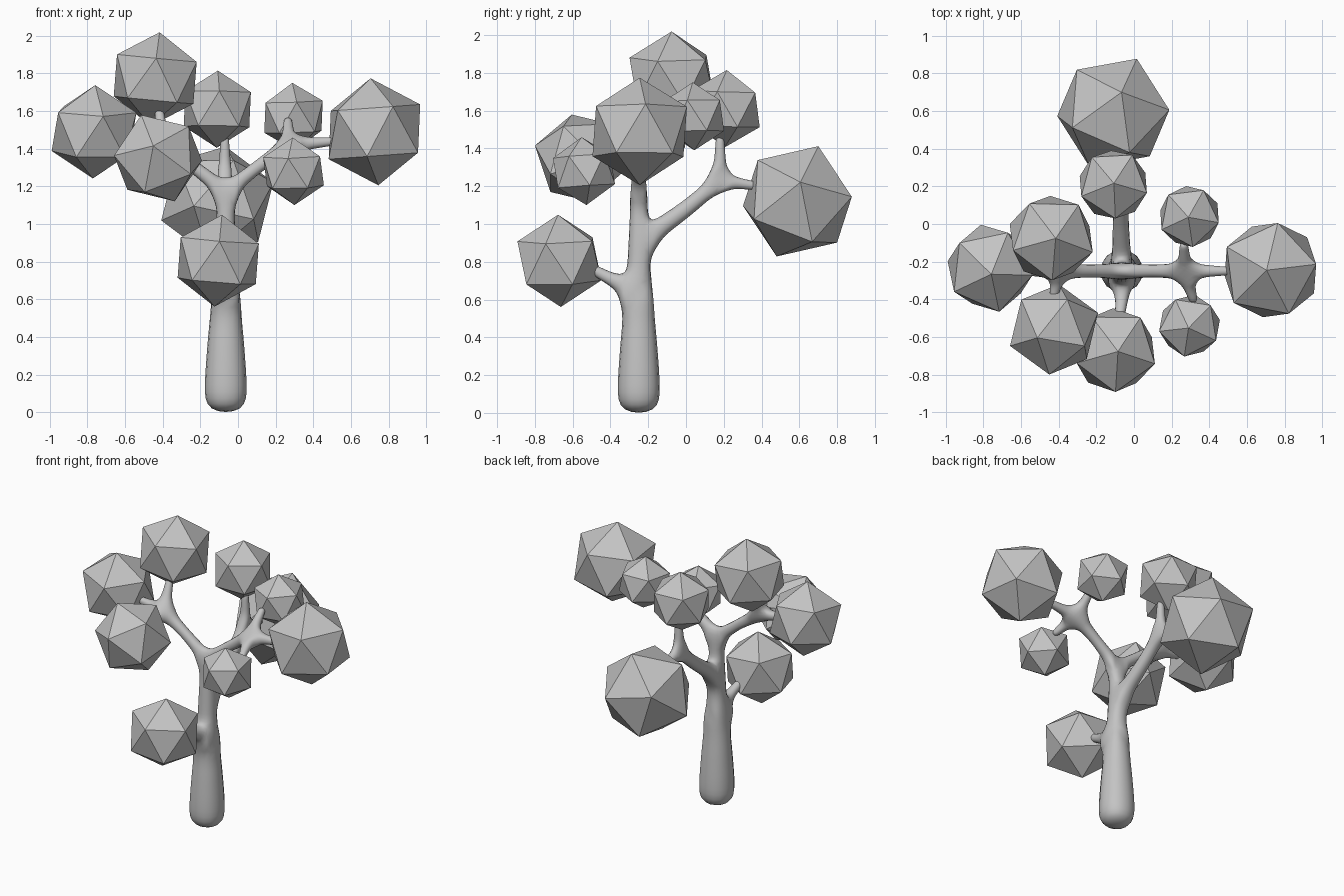
import bpy
import bmesh
from mathutils import Matrix, Vector

cube = bpy.data.objects.get("Cube")
if cube:
    bpy.data.objects.remove(cube, do_unlink=True)

GREY = (0.55, 0.55, 0.55, 1.0)
grey = bpy.data.materials.new("plain grey")
grey.use_nodes = True
grey.diffuse_color = GREY
for node in grey.node_tree.nodes:
    if node.type == "BSDF_PRINCIPLED":
        node.inputs["Base Color"].default_value = GREY


def add_object(name, mesh):
    obj = bpy.data.objects.new(name, mesh)
    bpy.context.scene.collection.objects.link(obj)
    mesh.materials.append(grey)
    return obj


# Trunk and branches: a skeleton of joints (position, radius), skinned and smoothed
joints, radii, links = [], [], []


def grow(start, *steps):
    """Add a chain of joints from an existing joint; return the last index."""
    last = start
    for x, y, z, r in steps:
        joints.append((x, y, z))
        radii.append(r)
        if last is not None:
            links.append((last, len(joints) - 1))
        last = len(joints) - 1
    return last


TX, TY = -0.065, -0.25
low_fork = grow(None, (TX, TY, -0.012, 0.12), (TX, TY, 0.15, 0.123),
                (TX, TY, 0.4, 0.103), (TX, TY, 0.64, 0.075))
grow(low_fork, (TX, -0.4, 0.71, 0.036), (-0.08, -0.53, 0.78, 0.025))
back_fork = grow(low_fork, (TX, TY, 0.9, 0.058))
back_tip = grow(back_fork, (-0.07, 0.0, 1.08, 0.046), (-0.07, 0.18, 1.23, 0.042))
grow(back_tip, (-0.07, 0.18, 1.47, 0.022))
grow(back_tip, (-0.08, 0.38, 1.2, 0.022))
top_fork = grow(back_fork, (TX, TY, 1.17, 0.045))
right_tip = grow(top_fork, (0.1, TY, 1.3, 0.036), (0.27, TY, 1.42, 0.045))
left_tip = grow(top_fork, (-0.23, TY, 1.3, 0.036), (-0.4, TY, 1.42, 0.045))
grow(right_tip, (0.52, TY, 1.44, 0.022))
grow(right_tip, (0.265, -0.1, 1.56, 0.022))
grow(right_tip, (0.32, -0.42, 1.34, 0.022))
grow(left_tip, (-0.6, TY, 1.45, 0.022))
grow(left_tip, (-0.42, -0.15, 1.62, 0.022))
grow(left_tip, (-0.43, -0.4, 1.39, 0.022))

mesh = bpy.data.meshes.new("trunk_and_branches")
mesh.from_pydata(joints, links, [])
trunk = add_object("trunk_and_branches", mesh)
skin = trunk.modifiers.new("Skin", "SKIN")
skin.use_smooth_shade = True
for vert, r in zip(mesh.skin_vertices[0].data, radii):
    vert.radius = (r, r)
smooth = trunk.modifiers.new("Smooth", "SUBSURF")
smooth.levels = smooth.render_levels = 2


# Foliage: flat-shaded icosahedra, each turned so two neighbouring corners
# point towards the given directions
def frame(a, b):
    a, b = Vector(a).normalized(), Vector(b).normalized()
    u, w = (a + b).normalized(), (a - b).normalized()
    return Matrix((u, w, u.cross(w))).transposed()


def add_foliage(name, center, radius, corner_a, corner_b):
    bm = bmesh.new()
    bmesh.ops.create_icosphere(bm, subdivisions=1, radius=radius)
    bm.verts.ensure_lookup_table()
    first = bm.verts[0]
    second = first.link_edges[0].other_vert(first)
    turn = frame(corner_a, corner_b) @ frame(first.co, second.co).transposed()
    bmesh.ops.transform(bm, matrix=Matrix.Translation(center) @ turn.to_4x4(),
                        verts=bm.verts)
    mesh = bpy.data.meshes.new(name)
    bm.to_mesh(mesh)
    bm.free()
    add_object(name, mesh)


add_foliage("foliage_left_outer", (0.725, -0.245, 1.49), 0.285, (-0.12, 0.1, 1), (0.38, -0.87, 0.38))
add_foliage("foliage_back", (-0.11, 0.59, 1.12), 0.315, (0, 0.37, 0.95), (1, 0, 0.2))
add_foliage("foliage_back_top", (-0.11, 0.21, 1.61), 0.205, (0, 0.3, 0.95), (0.05, -0.9, 0.2))
add_foliage("foliage_right_outer", (-0.765, -0.235, 1.49), 0.25, (0, 0, 1), (0.2, -0.95, 0.2))
add_foliage("foliage_right_top", (-0.44, -0.075, 1.77), 0.25, (0.1, 0.2, 1), (0, -0.95, 0.25))
add_foliage("foliage_right_front", (-0.425, -0.56, 1.35), 0.25, (-0.35, 0.1, 0.9), (0, -1, 0))
add_foliage("foliage_front_low", (-0.105, -0.67, 0.805), 0.245, (0.08, 0.3, 0.95), (0, -1, 0.1))
add_foliage("foliage_left_back", (0.295, 0.04, 1.57), 0.18, (-0.05, 0.1, 1), (0.1, -0.9, 0.3))
add_foliage("foliage_left_front", (0.295, -0.54, 1.28), 0.18, (0, 0.1, 1), (-0.15, -0.9, 0.2))
